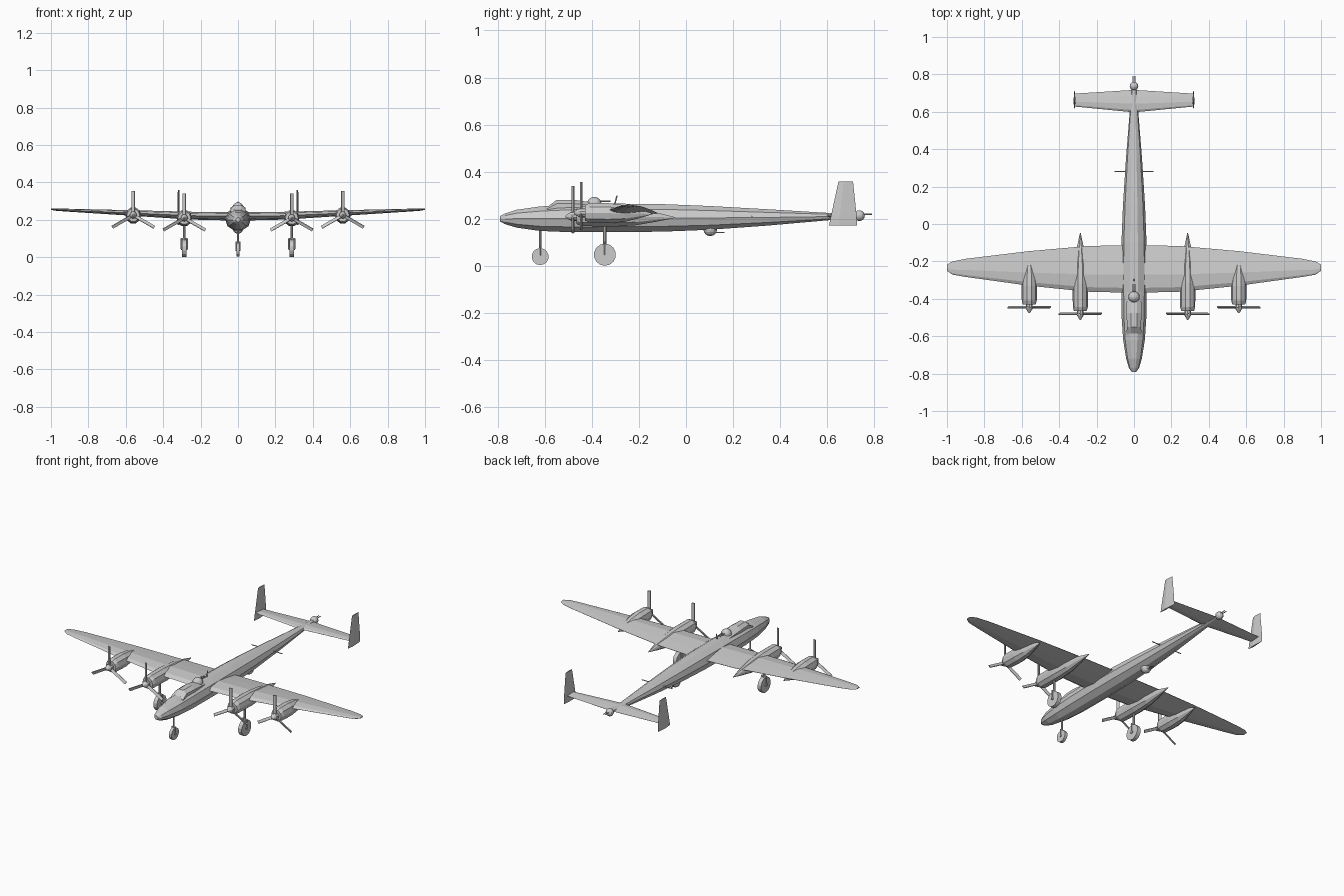
import bpy, bmesh
from math import sin, cos, pi, radians
from mathutils import Vector, Matrix

if "Cube" in bpy.data.objects:
    bpy.data.objects.remove(bpy.data.objects["Cube"])


def finish(name, bm, mirror=False):
    bmesh.ops.recalc_face_normals(bm, faces=bm.faces)
    me = bpy.data.meshes.new(name)
    bm.to_mesh(me)
    bm.free()
    ob = bpy.data.objects.new(name, me)
    bpy.context.collection.objects.link(ob)
    if mirror:
        ob.modifiers.new("Mirror", 'MIRROR').use_mirror_merge = False
    return ob


def skin(bm, rings):
    # bridge equal-length point rings and cap both ends
    vs = [[bm.verts.new(p) for p in r] for r in rings]
    n = len(vs[0])
    for a, b in zip(vs, vs[1:]):
        for i in range(n):
            j = (i + 1) % n
            bm.faces.new((a[i], a[j], b[j], b[i]))
    bm.faces.new(vs[0])
    bm.faces.new(vs[-1])


def body(bm, sections, n=10, x=0):
    # sections along y: (y, bottom z, top z, half width)
    rings = []
    for y, zb, zt, w in sections:
        c, h = (zb + zt) / 2, (zt - zb) / 2
        ang = [2 * pi * i / n + pi / 2 + pi / n for i in range(n)]
        k = 1 / cos(pi / n)
        rings.append([(x + w * cos(a), y, c + h * k * sin(a)) for a in ang])
    skin(bm, rings)


def foil(bm, sections):
    # sections along x: (x, leading y, trailing y, z, thickness)
    prof = [(0, 0), (.1, .32), (.38, .5), (.7, .28), (1, .02),
            (1, -.02), (.7, -.28), (.38, -.5), (.1, -.32)]
    skin(bm, [[(x, a + (b - a) * u, z + t * v) for u, v in prof]
              for x, a, b, z, t in sections])


def rod(bm, p, q, r1, r2=None, n=8):
    p, q = Vector(p), Vector(q)
    d = q - p
    m = Matrix.Translation((p + q) / 2) @ d.to_track_quat('Z', 'Y').to_matrix().to_4x4()
    bmesh.ops.create_cone(bm, cap_ends=True, segments=n, radius1=r1,
                          radius2=r1 if r2 is None else r2, depth=d.length, matrix=m)


def ball(bm, c, r):
    bmesh.ops.create_uvsphere(bm, u_segments=12, v_segments=8, radius=r,
                              matrix=Matrix.Translation(c))


# fuselage
bm = bmesh.new()
body(bm, [(-.79, .188, .212, .012), (-.77, .177, .222, .027), (-.72, .162, .238, .042),
          (-.62, .148, .252, .058), (-.5, .143, .26, .066), (-.3, .143, .264, .069),
          (-.1, .145, .262, .067), (.1, .153, .254, .059), (.35, .171, .24, .043),
          (.6, .193, .225, .023), (.725, .203, .221, .012)])
finish("fuselage", bm)

# cockpit canopy
bm = bmesh.new()
body(bm, [(-.59, .225, .25, .045), (-.55, .225, .28, .04), (-.475, .225, .28, .044),
          (-.36, .225, .264, .04)], 8)
finish("canopy", bm)

# main wing
bm = bmesh.new()
foil(bm, [(0, -.368, -.112, .218, .045), (.25, -.362, -.118, .222, .042),
          (.56, -.33, -.145, .236, .03), (.9, -.283, -.186, .251, .016),
          (.97, -.271, -.2, .254, .012), (1, -.25, -.217, .256, .006)])
finish("wing", bm, True)

# engine nacelles
for name, x, z, front, back in (("inner_nacelle", .287, .21, -.465, -.048),
                                ("outer_nacelle", .56, .225, -.43, -.145)):
    bm = bmesh.new()
    L = back - front
    body(bm, [(front, z - .033, z + .033, .034), (front + .02, z - .041, z + .041, .04),
              (front + L * .35, z - .044, z + .041, .042),
              (front + L * .6, z - .038, z + .032, .034),
              (front + L * .82, z - .022, z + .016, .018),
              (back, z - .007, z - .003, .002)], 10, x)
    finish(name, bm, True)

# propellers with spinners
for name, x, y, z in (("inner_propeller", .287, -.48, .21),
                      ("outer_propeller", .56, -.445, .225)):
    bm = bmesh.new()
    rod(bm, (x, y + .02, z), (x, y - .008, z), .019, n=10)
    rod(bm, (x, y - .008, z), (x, y - .032, z), .019, .004, n=10)
    for k in range(3):
        m = (Matrix.Translation((x, y, z)) @ Matrix.Rotation(radians(120 * k), 4, 'Y')
             @ Matrix.Translation((0, 0, .07)) @ Matrix.Rotation(radians(25), 4, 'Z')
             @ Matrix.Diagonal((.017, .005, .12, 1)))
        bmesh.ops.create_cube(bm, size=1, matrix=m)
    finish(name, bm, True)

# tailplane
bm = bmesh.new()
foil(bm, [(0, .597, .717, .212, .022), (.318, .628, .697, .212, .012)])
finish("tailplane", bm, True)

# twin fins
bm = bmesh.new()
skin(bm, [[(.318 + s * t, y, z) for s, y in ((0, a), (1, a + (b - a) * .35), (0, b),
                                             (-1, a + (b - a) * .35))]
          for z, a, b, t in ((.172, .608, .727, .005), (.215, .617, .725, .006),
                             (.358, .648, .71, .004))])
finish("tail_fin", bm, True)


# landing gear
def wheel(bm, x, y, r, w):
    rod(bm, (x - w / 2, y, r), (x + w / 2, y, r), r, n=14)
    rod(bm, (x - w * .75, y, r), (x + w * .75, y, r), r * .18)


bm = bmesh.new()
wheel(bm, .287, -.345, .047, .024)
finish("main_wheel", bm, True)
bm = bmesh.new()
rod(bm, (.287, -.345, .09), (.287, -.345, .19), .007)
for s in (-1, 1):
    rod(bm, (.287 + s * .016, -.345, .045), (.287 + s * .016, -.345, .1), .0035)
rod(bm, (.27, -.345, .098), (.304, -.345, .098), .005)
finish("main_strut", bm, True)
bm = bmesh.new()
wheel(bm, 0, -.62, .036, .018)
for v in bm.verts:
    v.co.z += .003
finish("nose_wheel", bm)
bm = bmesh.new()
rod(bm, (0, -.62, .075), (0, -.62, .17), .005)
for s in (-1, 1):
    rod(bm, (s * .011, -.62, .038), (s * .011, -.62, .08), .003)
rod(bm, (-.013, -.62, .079), (.013, -.62, .079), .004)
finish("nose_strut", bm)

# gun turrets
for name, c, r, d in (("upper_turret", (0, -.39, .262), .031, (.07, .012)),
                      ("lower_turret", (0, .103, .155), .029, (.06, -.014)),
                      ("tail_turret", (0, .737, .213), .023, (.053, .006))):
    bm = bmesh.new()
    ball(bm, c, r)
    for s in (-1, 1):
        x, z = s * .006, c[2] + d[1]
        rod(bm, (x, c[1], z), (x, c[1] + d[0], z), .0025, n=6)
    finish(name, bm)

# waist guns and aerial mast
bm = bmesh.new()
rod(bm, (.02, .28, .21), (.103, .28, .21), .003, n=6)
finish("waist_gun", bm, True)
bm = bmesh.new()
rod(bm, (0, -.305, .255), (0, -.293, .298), .003, n=6)
finish("aerial_mast", bm)
